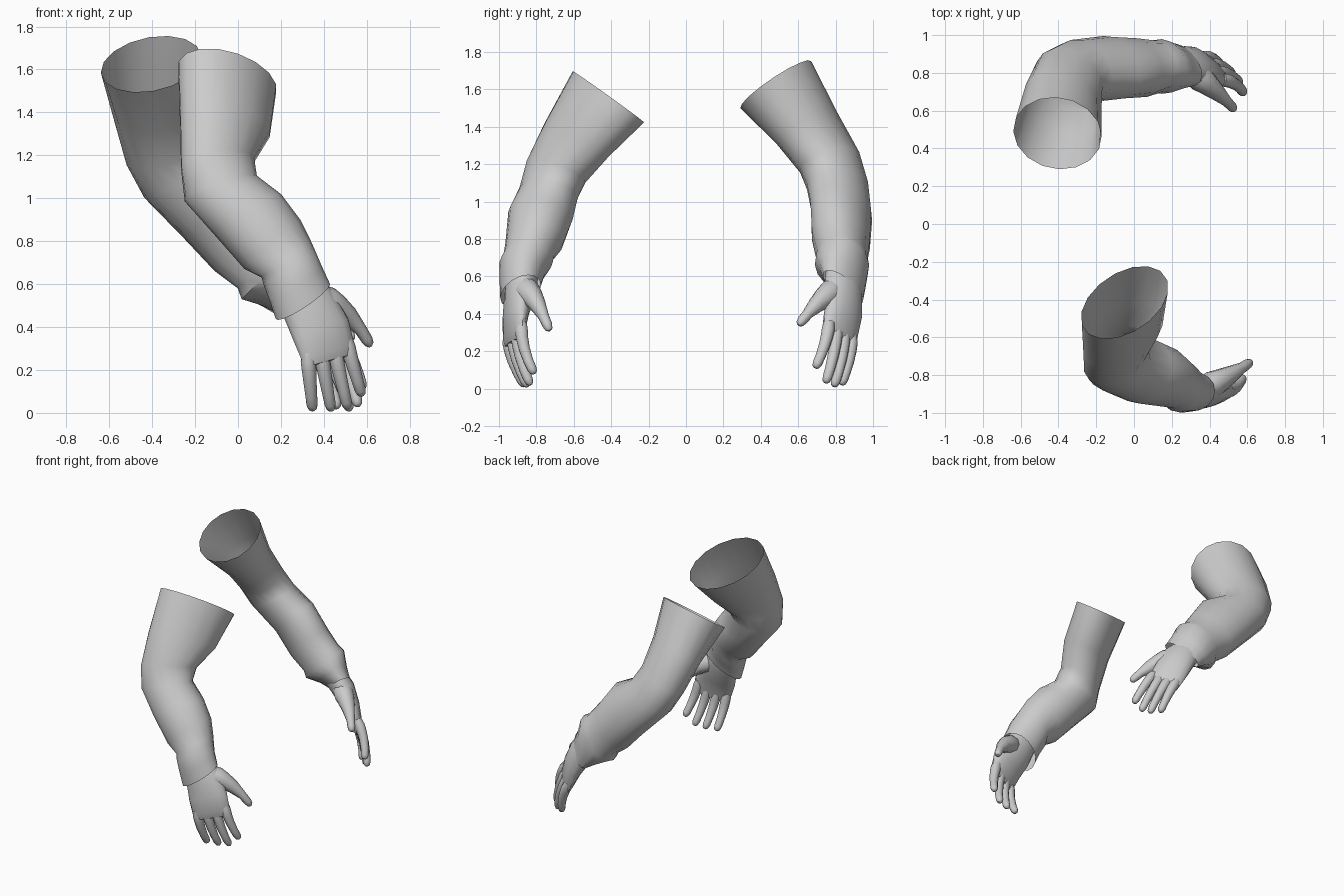
import bpy, bmesh, math
from mathutils import Vector as V

grey = bpy.data.materials.new("plain grey")
grey.diffuse_color = (0.6, 0.6, 0.6, 1)


def oval(c, a, b, n=16):
    """Ring of points around c with half axes a and b."""
    c, a, b = V(c), V(a), V(b)
    return [c + a * math.cos(t) + b * math.sin(t)
            for t in (2 * math.pi * i / n for i in range(n))]


def loft(name, rings, caps=False):
    """Skin a list of rings into one smooth surface."""
    bm = bmesh.new()
    loops = [[bm.verts.new(p) for p in r] for r in rings]
    n = len(loops[0])
    for r, s in zip(loops, loops[1:]):
        for i in range(n):
            j = (i + 1) % n
            bm.faces.new((r[i], r[j], s[j], s[i]))
    if caps:
        bm.faces.new(loops[0])
        bm.faces.new(loops[-1])
    bmesh.ops.recalc_face_normals(bm, faces=bm.faces)
    me = bpy.data.meshes.new(name)
    bm.to_mesh(me)
    bm.free()
    me.materials.append(grey)
    ob = bpy.data.objects.new(name, me)
    bpy.context.collection.objects.link(ob)
    bpy.ops.object.select_all(action='DESELECT')
    ob.select_set(True)
    bpy.context.view_layer.objects.active = ob
    bpy.ops.object.shade_smooth_by_angle(angle=math.radians(45))


def digit(name, base, tip, bow, r0, r1):
    """Bent, tapering finger with a rounded tip."""
    base, tip = V(base), V(tip)
    mid = (base + tip) / 2 + V(bow)
    rings = []
    for t, k in ((0, .8), (.15, 1), (.3, 1), (.5, 1), (.75, 1), (.9, .97), (.97, .75), (1, .35)):
        p = base * (1 - t) ** 2 + mid * 2 * t * (1 - t) + tip * t * t
        d = ((mid - base) * (1 - t) + (tip - mid) * t).normalized()
        u = d.cross(V((0, 1, 0))).normalized()
        r = (r0 + (r1 - r0) * min(1, t * 1.3)) * k
        rings.append(oval(p, u * r, d.cross(u) * r, 10))
    loft(name, rings, True)


def palm(name, rows):
    """Flat hand body: centre, half width vector and half thickness per row."""
    d = (V(rows[-1][0]) - V(rows[0][0])).normalized()
    loft(name, [oval(c, a, V(a).cross(d).normalized() * h) for c, a, h in rows], True)


def lerp(a, b, t):
    return V(a).lerp(V(b), t)


# Sleeves: rows of centre, half axis across, half axis in depth
front_sleeve = [
    ((-.05, -.415, 1.56), (.228, .05, -.03), (.04, .186, -.135)),
    ((-.06, -.585, 1.33), (.21, .045, -.01), (.035, .165, -.095)),
    ((-.095, -.695, 1.16), (.17, .03, .03), (.03, .156, -.06)),
    ((-.08, -.735, 1.045), (.168, .01, .06), (.02, .155, -.03)),
    ((.045, -.778, .925), (.157, 0, .093), (.02, .172, -.02)),
    ((.16, -.81, .785), (.13, 0, .115), (.02, .155, 0)),
    ((.225, -.84, .715), (.115, 0, .085), (.01, .135, 0)),
    ((.24, -.855, .675), (.12, 0, .08), (0, .142, 0)),
    ((.27, -.875, .60), (.122, 0, .08), (0, .122, .02)),
    ((.302, -.885, .52), (.127, 0, .08), (0, .108, .035)),
]
back_sleeve = [
    ((-.405, .48, 1.625), (.234, -.01, .04), (-.01, .19, .125)),
    ((-.375, .645, 1.395), (.203, -.035, .03), (-.025, .162, .085)),
    ((-.343, .768, 1.21), (.176, -.035, .055), (-.02, .158, .055)),
    ((-.275, .81, 1.085), (.162, -.035, .082), (0, .163, .02)),
    ((-.107, .83, .95), (.141, -.045, .141), (0, .16, 0)),
    ((.02, .828, .795), (.13, -.03, .133), (0, .155, 0)),
    ((.115, .833, .70), (.116, -.01, .12), (0, .138, 0)),
    ((.147, .834, .662), (.13, -.01, .132), (0, .145, 0)),
    ((.213, .838, .60), (.10, -.02, .10), (-.01, .122, -.035)),
    ((.276, .84, .54), (.08, -.02, .075), (-.025, .105, -.055)),
]
for name, rows in (("front_sleeve", front_sleeve), ("back_sleeve", back_sleeve)):
    loft(name, [oval(*r) for r in rows])

# Palms
palm("front_palm", [
    ((.27, -.875, .60), (.09, .02, .06), .085),
    ((.33, -.885, .50), (.11, .03, .07), .085),
    ((.385, -.91, .39), (.13, .04, .045), .062),
    ((.42, -.92, .28), (.123, .045, .035), .042),
    ((.425, -.918, .24), (.11, .042, .03), .03)])
palm("back_palm", [
    ((.21, .84, .60), (.06, -.075, .05), .08),
    ((.29, .84, .52), (.07, -.085, .05), .082),
    ((.36, .84, .40), (.08, -.09, .035), .062),
    ((.42, .82, .28), (.078, -.088, .035), .043),
    ((.43, .818, .24), (.068, -.078, .03), .03)])

# Fingers, spread from little finger to index finger
hands = (
    ("front", (.325, -.95, .28), (.50, -.88, .35), (-.002, -.04, 0),
     [(.348, -.86, .012), (.435, -.845, .01), (.512, -.83, .02), (.578, -.81, .08)]),
    ("back", (.36, .885, .28), (.465, .765, .35), (.03, .025, 0),
     [(.46, .83, .02), (.52, .79, .01), (.56, .745, .03), (.58, .69, .11)]),
)
for side, first, last, bow, tips in hands:
    for i, finger in enumerate(("little", "ring", "middle", "index")):
        digit(f"{side}_{finger}_finger", lerp(first, last, i / 3), tips[i], bow,
              .038, .027)

# Thumbs, thick where they grow out of the palm
digit("front_thumb", (.37, -.87, .54), (.617, -.73, .31), (.045, .01, .05), .08, .028)
digit("back_thumb", (.31, .80, .53), (.533, .603, .34), (.035, -.005, .03), .08, .028)
